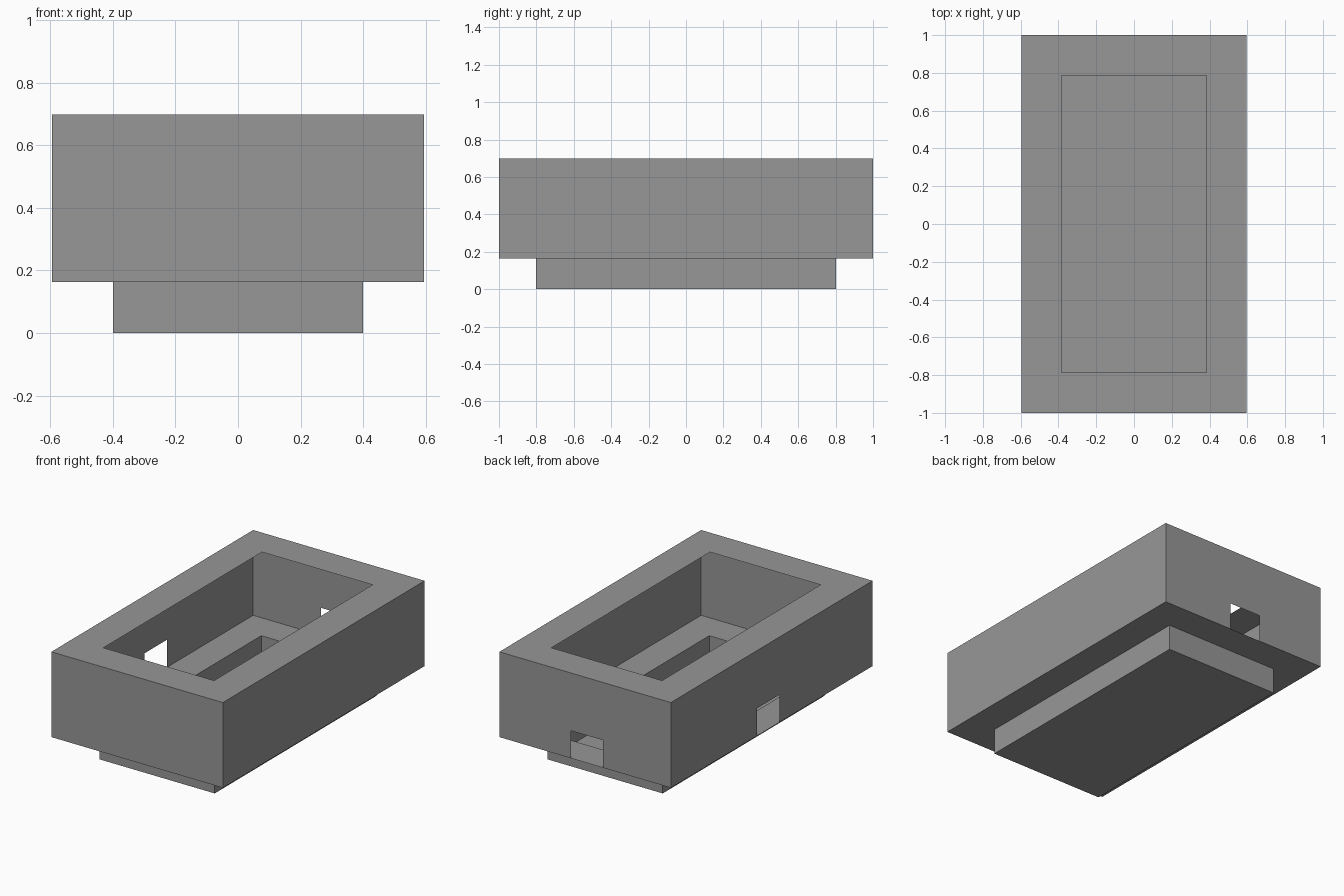
import bpy
import bmesh
from mathutils import Vector

if "Cube" in bpy.data.objects:
    bpy.data.objects.remove(bpy.data.objects["Cube"], do_unlink=True)

grey = bpy.data.materials.new("plain grey")
grey.use_nodes = True
COLOUR = (0.31, 0.31, 0.31, 1)
grey.diffuse_color = COLOUR
grey.node_tree.nodes["Principled BSDF"].inputs["Base Color"].default_value = COLOUR

# Half sizes of the rectangles and the main heights
BODY = (0.595, 1.0)
OPENING = (0.384, 0.786)
TRAY = (0.4, 0.802)
FLOOR_Z, TOP_Z = 0.163, 0.698
NOTCH_H = 0.173


def rect(half, z):
    x, y = half
    return [Vector(p) for p in ((-x, -y, z), (x, -y, z), (x, y, z), (-x, y, z))]


def make(name, faces):
    """Thin sheet object from a list of (corner points, outward direction)."""
    bm = bmesh.new()
    for points, outward in faces:
        face = bm.faces.new([bm.verts.new(p) for p in points])
        face.normal_update()
        if face.normal.dot(Vector(outward)) < 0:
            face.normal_flip()
    bmesh.ops.remove_doubles(bm, verts=bm.verts, dist=0.0001)
    mesh = bpy.data.meshes.new(name)
    bm.to_mesh(mesh)
    bm.free()
    mesh.materials.append(grey)
    obj = bpy.data.objects.new(name, mesh)
    bpy.context.collection.objects.link(obj)


def ring(outer, inner, z, up):
    """Flat frame between two rectangles."""
    a, b = rect(outer, z), rect(inner, z)
    return [([a[i], a[i - 3], b[i - 3], b[i]], (0, 0, up)) for i in range(4)]


def wall(half, side, z0, z1, notch=None):
    """Upright sheet on one side of a rectangle, with an optional floor notch."""
    r = rect(half, z0)
    a, b = r[side], r[side - 3]
    middle = (a + b) / 2
    rise = Vector((0, 0, z1 - z0))
    points = [a]
    if notch:
        along = (b - a).normalized()
        start, end = middle + along * notch[0], middle + along * notch[1]
        up = Vector((0, 0, NOTCH_H))
        points += [start, start + up, end + up, end]
    points += [b, b + rise, a + rise]
    return points, (middle.x, middle.y, 0)


# Outer walls: front, right, back (notched), left (notched)
notches = (None, None, (-0.097, 0.125), (-0.145, 0.075))
make("outer_walls", [wall(BODY, i, FLOOR_Z, TOP_Z, notches[i]) for i in range(4)])

# Flat rim around the top opening, and the ledge around the tray
make("top_rim", ring(BODY, OPENING, TOP_Z, 1))
make("floor_ledge", ring(BODY, TRAY, FLOOR_Z, -1))

# Sunken tray below the ledge
make("lower_tray", [wall(TRAY, i, 0, FLOOR_Z) for i in range(4)]
     + [(rect(TRAY, 0), (0, 0, -1))])
